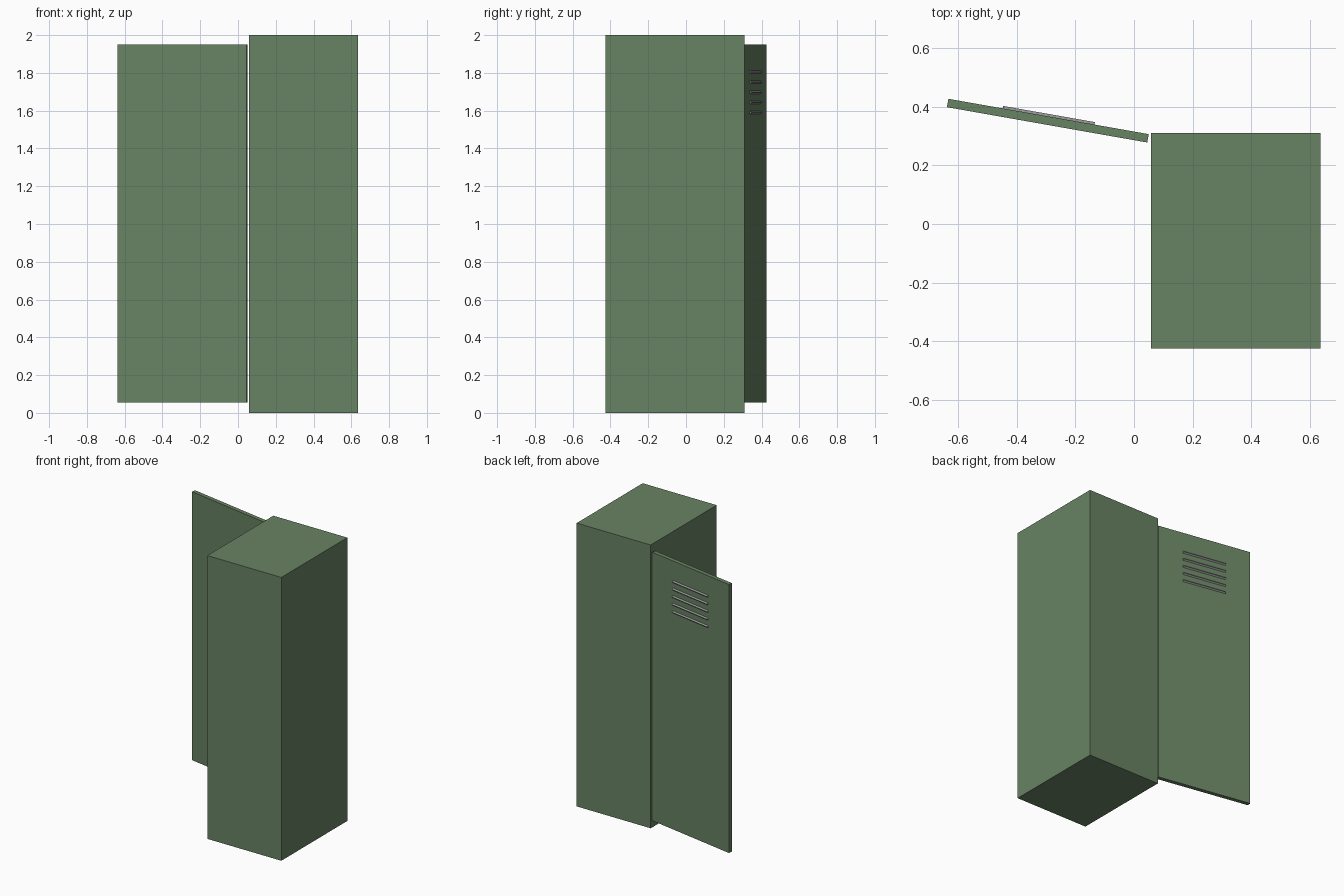
import bpy
from math import radians
from mathutils import Matrix, Vector

cube = bpy.data.objects.get("Cube")
if cube:
    bpy.data.objects.remove(cube, do_unlink=True)


def material(name, rgb):
    mat = bpy.data.materials.new(name)
    mat.use_nodes = True
    mat.diffuse_color = (*rgb, 1)
    mat.node_tree.nodes["Principled BSDF"].inputs["Base Color"].default_value = (*rgb, 1)
    return mat


def box(name, size, place, mat):
    bpy.ops.mesh.primitive_cube_add(size=1)
    obj = bpy.context.object
    obj.name = name
    obj.data.transform(place @ Matrix.Diagonal((*size, 1)))
    obj.data.materials.append(mat)
    return obj


green = material("locker green", (0.138, 0.227, 0.125))
grey = material("vent grey", (0.3, 0.3, 0.3))

# Locker body
box("locker_body", (0.578, 0.736, 2.0),
    Matrix.Translation((0.347, -0.057, 1.0)), green)

# Door standing open
door_frame = Matrix.Translation((-0.294, 0.3525, 1.0025)) @ Matrix.Rotation(radians(-10), 4, "Z")
length, thickness, height = 0.694, 0.029, 1.895
box("door", (length, thickness, height), door_frame, green)

# Row of raised vent slats on the outer face of the door
for i in range(5):
    offset = Vector((0.0, thickness / 2, 0.588 + i * 0.0535))
    tilt = Matrix.Rotation(radians(45), 4, "X")
    box(f"vent_slat_{i + 1}", (0.318, 0.012, 0.012),
        door_frame @ Matrix.Translation(offset) @ tilt, grey)
